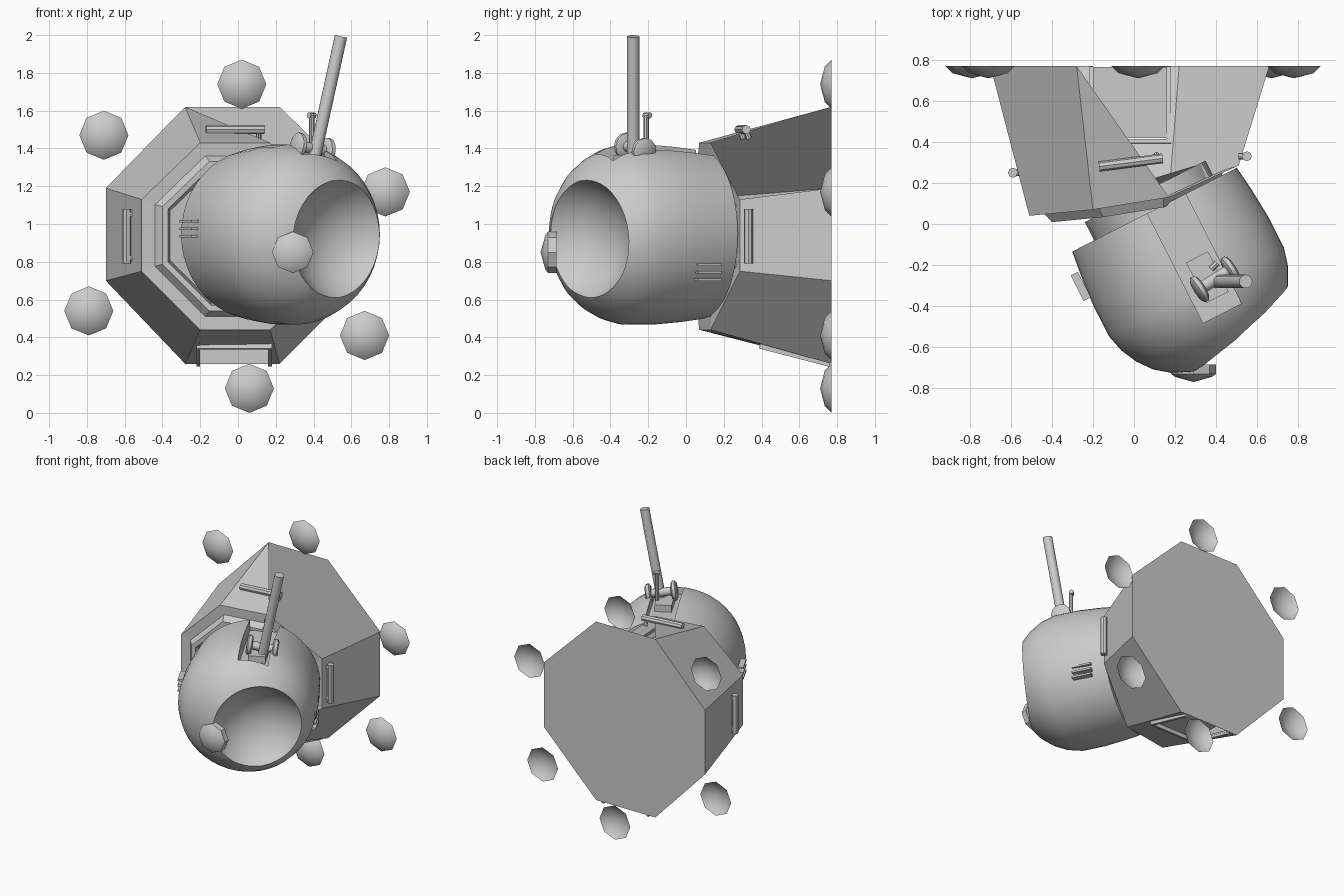
import bpy, bmesh
from math import radians, cos, sin, tau
from mathutils import Vector, Matrix

if "Cube" in bpy.data.objects:
    bpy.data.objects.remove(bpy.data.objects["Cube"])

grey = bpy.data.materials.new("plain_grey")
grey.use_nodes = True
grey.diffuse_color = (0.6, 0.6, 0.6, 1)
grey.node_tree.nodes["Principled BSDF"].inputs["Base Color"].default_value = (0.6, 0.6, 0.6, 1)


def finish(name, bm, matrix=None, smooth=None, recalc=True):
    if matrix is not None:
        bm.transform(matrix)
    if recalc:
        bmesh.ops.recalc_face_normals(bm, faces=bm.faces)
    mesh = bpy.data.meshes.new(name)
    bm.to_mesh(mesh)
    bm.free()
    mesh.materials.append(grey)
    obj = bpy.data.objects.new(name, mesh)
    bpy.context.collection.objects.link(obj)
    if smooth:
        shade(obj, smooth)
    return obj


def shade(obj, angle):
    bpy.ops.object.select_all(action='DESELECT')
    obj.select_set(True)
    bpy.context.view_layer.objects.active = obj
    bpy.ops.object.shade_smooth_by_angle(angle=radians(angle))


def lathe(name, profile, matrix, sides=8, smooth=40):
    """Turn (height, radius) points around local z."""
    bm = bmesh.new()
    verts = [bm.verts.new((r, 0, h)) for h, r in profile]
    edges = [bm.edges.new(pair) for pair in zip(verts, verts[1:])]
    bmesh.ops.spin(bm, geom=verts + edges, cent=(0, 0, 0), axis=(0, 0, 1),
                   angle=tau, steps=sides)
    bmesh.ops.remove_doubles(bm, verts=bm.verts, dist=0.0005)
    return finish(name, bm, matrix, smooth)


def box(name, low, high, matrix=None):
    low, high = Vector(low), Vector(high)
    bm = bmesh.new()
    bmesh.ops.create_cube(bm, size=1)
    place = Matrix.Translation((low + high) / 2) @ Matrix.Diagonal((*(high - low), 1))
    bm.transform(place)
    return finish(name, bm, matrix)


def aim(origin, direction):
    turn = Vector(direction).to_track_quat('Z', 'Y').to_matrix().to_4x4()
    return Matrix.Translation(origin) @ turn


def rod(name, start, end, radius, sides=12):
    start, end = Vector(start), Vector(end)
    length = (end - start).length
    profile = [(0, 0), (0, radius), (length, radius), (length, 0)]
    return lathe(name, profile, aim(start, end - start), sides)


# Octagonal wall housing, open at the upper left of the model
BACK_Y = 0.77
back = [Vector((x, BACK_Y, z)) for x, z in
        [(-0.28, 1.62), (0.22, 1.62), (0.66, 1.19), (0.66, 0.7),
         (0.22, 0.26), (-0.28, 0.26), (-0.7, 0.7), (-0.7, 1.19)]]
front = [Vector(p) for p in
         [(-0.2, 0.07, 1.43), (0.17, 0.13, 1.43), (0.51, 0.285, 1.13), (0.51, 0.285, 0.75),
          (0.17, 0.13, 0.44), (-0.2, 0.07, 0.44), (-0.51, 0.04, 0.75), (-0.51, 0.04, 1.13)]]
centre = sum(front, Vector()) / 8
forward = Vector((0.2, -0.98, 0))
bm = bmesh.new()
outer = [bm.verts.new(p) for p in back]
rings = [[bm.verts.new(p) for p in front]]
for scale, push in [(0.86, 0.0), (0.8, 0.05), (0.74, 0.05), (0.68, -0.06)]:
    rings.append([bm.verts.new(centre + (p - centre) * scale + forward * push) for p in front])
bm.faces.new(outer)
bm.faces.new((outer[0], rings[0][0], rings[0][1]))
for i in (2, 3, 5, 6, 7):
    j = (i + 1) % 8
    bm.faces.new((outer[i], outer[j], rings[0][j], rings[0][i]))
notch = [bm.verts.new(p) for p in
         [(0.16, BACK_Y, 0.26), (0.16, 0.4, 0.363), (-0.2, 0.4, 0.358), (-0.2, BACK_Y, 0.26)]]
bm.faces.new([outer[4], *notch, outer[5], rings[0][5], rings[0][4]])
for a, b in zip(rings, rings[1:]):
    for i in range(8):
        j = (i + 1) % 8
        bm.faces.new((a[i], a[j], b[j], b[i]))
bm.faces.new(rings[-1])
finish("wall_housing", bm)

# Recess and rim in the underside of the housing
box("underside_recess_top", (-0.2, 0.42, 0.355), (0.16, 0.765, 0.365))
slope = Matrix.Translation((-0.02, 0.585, 0.31)) @ Matrix.Rotation(radians(-14.5), 4, 'X')
for side in (-1, 1):
    box("recess_side_rim", (side * 0.19 - 0.01, -0.19, -0.02), (side * 0.19 + 0.01, 0.185, 0.01), slope)
box("recess_front_rim", (-0.2, -0.2, -0.02), (0.2, -0.18, 0.01), slope)

# Rounded turret head; local axes are lateral, up, forward
tilt = radians(27)
head_frame = Matrix(((cos(tilt), 0, sin(tilt), 0.1),
                     (sin(tilt), 0, -cos(tilt), 0.07),
                     (0, 1, 0, 0.945), (0, 0, 0, 1)))
head = lathe("turret_head",
             [(0, 0), (0, 0.45), (0.12, 0.465), (0.28, 0.478), (0.45, 0.478), (0.54, 0.455),
              (0.62, 0.415), (0.69, 0.36), (0.745, 0.29), (0.785, 0.2), (0.81, 0.1), (0.815, 0)],
             head_frame, 48)
slot = box("slot_cutter", (-0.04, 0.37, -0.1), (0.17, 0.8, 0.6), head_frame)
bm = bmesh.new()
bmesh.ops.create_uvsphere(bm, u_segments=40, v_segments=24, radius=0.37)
socket_dir = Vector((0.63, -0.77, 0))
socket = finish("socket_cutter", bm,
                aim(Vector((0.55, -0.53, 0.91)) + socket_dir * 0.17, socket_dir), 60)
for cutter in (slot, socket):
    cut = head.modifiers.new("cut", 'BOOLEAN')
    cut.operation = 'DIFFERENCE'
    cut.solver = 'EXACT'
    cut.object = cutter
    bpy.context.view_layer.objects.active = head
    bpy.ops.object.modifier_apply(modifier=cut.name)
    bpy.data.objects.remove(cutter)
shade(head, 30)
lathe("neck", [(-0.1, 0), (-0.1, 0.33), (0.02, 0.33), (0.02, 0)], head_frame, 24)

# Small lens on the front of the head
lathe("front_lens", [(0, 0), (0, 0.11), (0.045, 0.11), (0.06, 0.09), (0.085, 0)],
      aim((0.29, -0.685, 0.85), (0, -1, 0)), 8, 35)

# Cooling slats on both flanks of the head
for side, heights, reach in ((-1, (-0.01, 0.03, 0.07), 0.485), (1, (-0.24, -0.2, -0.16), 0.44)):
    for up in heights:
        box("cooling_slat", (side * reach - 0.025, up - 0.007, 0.1),
            (side * reach + 0.015, up + 0.007, 0.24), head_frame)

# Aerial barrel, its pivot wheels and mount
box("barrel_mount", (0.02, 0.34, 0.3), (0.14, 0.42, 0.52), head_frame)
rod("barrel", (0.4, -0.28, 1.33), (0.545, -0.28, 1.993), 0.033, 16)
axle = Vector((0.8, 0.5, -0.15)).normalized()
pivot = Vector((0.395, -0.27, 1.4))
for side in (-1, 1):
    lathe("pivot_wheel", [(-0.02, 0), (-0.02, 0.055), (-0.01, 0.07), (0.01, 0.07), (0.02, 0.055), (0.02, 0)],
          aim(pivot + axle * 0.09 * side, axle), 12, 35)
rod("pivot_axle", pivot - axle * 0.09, pivot + axle * 0.09, 0.03)
rod("sight_post", (0.39, -0.21, 1.36), (0.39, -0.21, 1.58), 0.014, 8)
rod("sight_tip", (0.375, -0.22, 1.575), (0.405, -0.19, 1.575), 0.016, 8)

# Grab handles with short legs reaching into the housing
for start, end, leg in [((-0.17, 0.28, 1.5), (0.14, 0.32, 1.5), (0, 0.02, -0.05)),
                        ((-0.59, 0.25, 0.79), (-0.59, 0.25, 1.08), (0.04, 0, 0)),
                        ((0.55, 0.33, 0.79), (0.55, 0.33, 1.08), (-0.04, 0, 0))]:
    rod("grab_handle", start, end, 0.024, 8)
    for t in (0.1, 0.9):
        foot = Vector(start).lerp(Vector(end), t)
        rod("handle_leg", foot, foot + Vector(leg), 0.015, 8)

# Faceted studs around the back
for x, z in [(0.02, 1.74), (-0.71, 1.47), (-0.79, 0.54), (0.06, 0.13), (0.67, 0.41), (0.78, 1.17)]:
    lathe("wall_stud", [(0, 0.13), (0.035, 0.095), (0.06, 0)], aim((x, BACK_Y, z), (0, -1, 0)), 8, 50)
